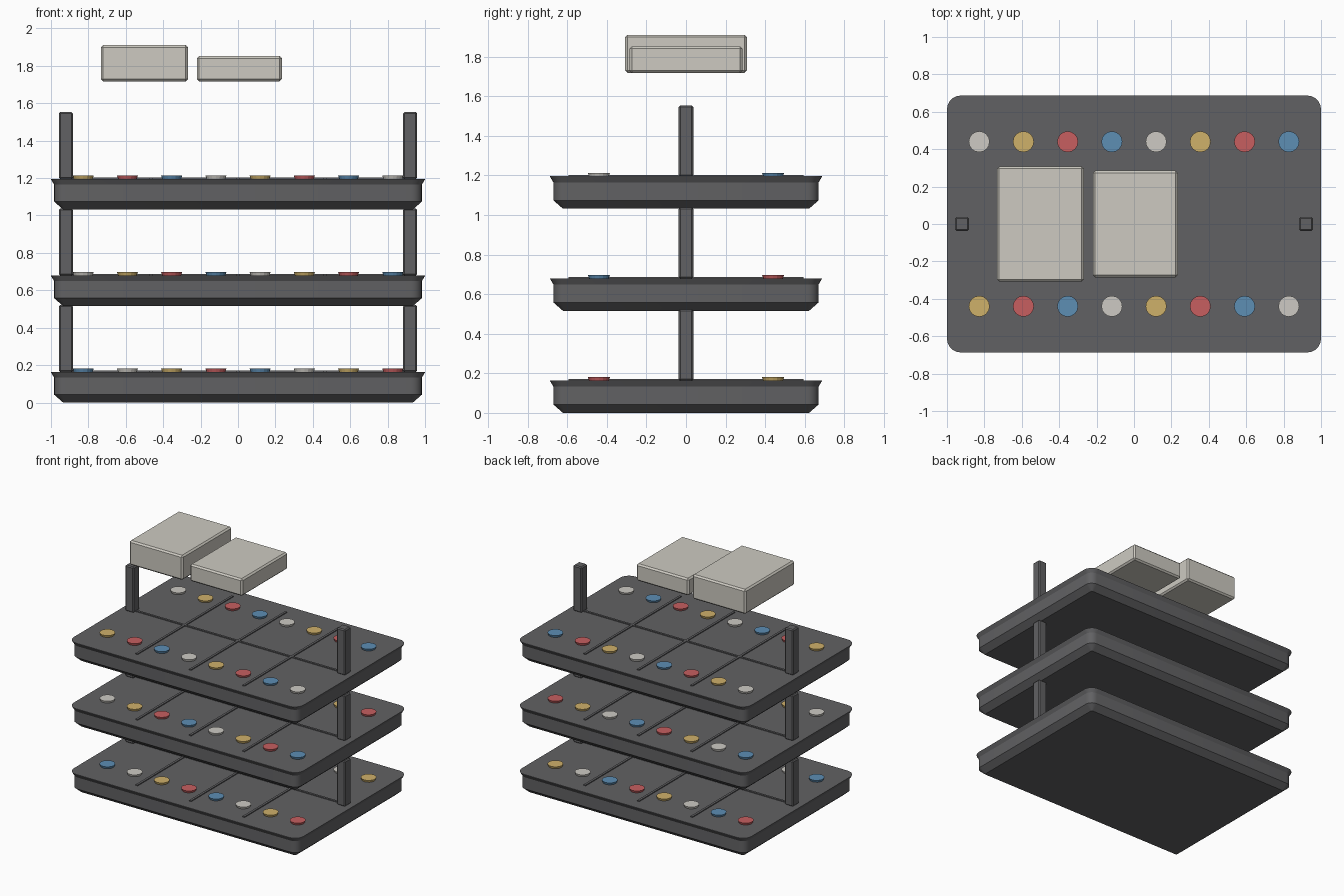
import bpy, bmesh, math

cube = bpy.data.objects.get("Cube")
if cube:
    bpy.data.objects.remove(cube, do_unlink=True)


def material(name, rgb):
    lin = [((c / 255 + 0.055) / 1.055) ** 2.4 for c in rgb]
    mat = bpy.data.materials.new(name)
    mat.use_nodes = True
    mat.diffuse_color = (*lin, 1)
    mat.node_tree.nodes["Principled BSDF"].inputs["Base Color"].default_value = (*lin, 1)
    return mat


charcoal = material("charcoal", (97, 97, 99))
cream = material("cream", (205, 202, 193))
white = material("off white", (205, 202, 196))
yellow = material("yellow", (207, 177, 106))
red = material("red", (199, 95, 96))
blue = material("blue", (93, 142, 180))
CYCLE = [white, yellow, red, blue]


def finish(bm, name, mat, location=(0, 0, 0)):
    bmesh.ops.recalc_face_normals(bm, faces=bm.faces)
    mesh = bpy.data.meshes.new(name)
    bm.to_mesh(mesh)
    bm.free()
    mesh.materials.append(mat)
    obj = bpy.data.objects.new(name, mesh)
    obj.location = location
    bpy.context.collection.objects.link(obj)
    return obj


def box(name, mat, size, location, bevel=0.0):
    bm = bmesh.new()
    bmesh.ops.create_cube(bm, size=1)
    bmesh.ops.scale(bm, vec=size, verts=bm.verts)
    obj = finish(bm, name, mat, location)
    if bevel:
        mod = obj.modifiers.new("edge", "BEVEL")
        mod.width = bevel
        mod.segments = 1
    return obj


def rounded_ring(bm, half_x, half_y, radius, z, steps=5):
    """Rounded rectangle of vertices at height z."""
    ring = []
    for quarter, (sx, sy) in enumerate([(1, 1), (-1, 1), (-1, -1), (1, -1)]):
        for i in range(steps + 1):
            a = math.pi / 2 * (quarter + i / steps)
            ring.append(bm.verts.new((sx * (half_x - radius) + radius * math.cos(a),
                                      sy * (half_y - radius) + radius * math.sin(a), z)))
    return ring


def tray(name, z):
    # (inset from the rim, height): chamfered foot, wall, flared rim
    profile = [(0.065, 0), (0.017, 0.042), (0.017, 0.133), (0, 0.161), (0, 0.164)]
    bm = bmesh.new()
    rings = [rounded_ring(bm, 1 - d, 0.687 - d, 0.075 - d, h) for d, h in profile]
    for low, high in zip(rings, rings[1:]):
        for i in range(len(low)):
            j = (i + 1) % len(low)
            bm.faces.new((low[i], low[j], high[j], high[i]))
    bm.faces.new(rings[0])
    bm.faces.new(rings[-1])
    obj = finish(bm, name, charcoal, (0, 0, z))
    bpy.ops.object.select_all(action="DESELECT")
    obj.select_set(True)
    bpy.context.view_layer.objects.active = obj
    bpy.ops.object.shade_smooth_by_angle(angle=math.radians(25))


def button(name, mat, location):
    bm = bmesh.new()
    bmesh.ops.create_cone(bm, cap_ends=True, segments=16, radius1=0.05,
                          radius2=0.056, depth=0.018)
    finish(bm, name, mat, location)


PITCH, TOP = 0.516, 0.164
for tier in range(3):
    base = tier * PITCH
    deck = base + TOP
    tray(f"tray_{tier}", base)

    # thin ribs dividing the deck
    box(f"long_rib_{tier}", charcoal, (1.8, 0.016, 0.014), (0, 0, deck))
    for k in (-1, 0, 1):
        box(f"cross_rib_{tier}_{k + 1}", charcoal, (0.018, 1.19, 0.014), (k * 0.465, 0, deck))

    # corner-free side posts
    for side, sx in (("right", -1), ("left", 1)):
        box(f"{side}_post_{tier}", charcoal, (0.074, 0.074, 0.36),
            (sx * 0.92, 0, deck + 0.178), 0.008)

    # two rows of coloured buttons
    for row, sy, shift in (("front", -1, 3), ("back", 1, 2)):
        for i in range(8):
            button(f"{row}_button_{tier}_{i}", CYCLE[(i + tier + shift) % 4],
                   ((i - 3.5) * 0.2365, sy * 0.44, deck + 0.008))

# loose boxes above the rack
box("tall_carton", cream, (0.465, 0.615, 0.193), (-0.5, 0, 1.814), 0.012)
box("low_carton", cream, (0.455, 0.57, 0.135), (0.007, 0, 1.785), 0.012)
